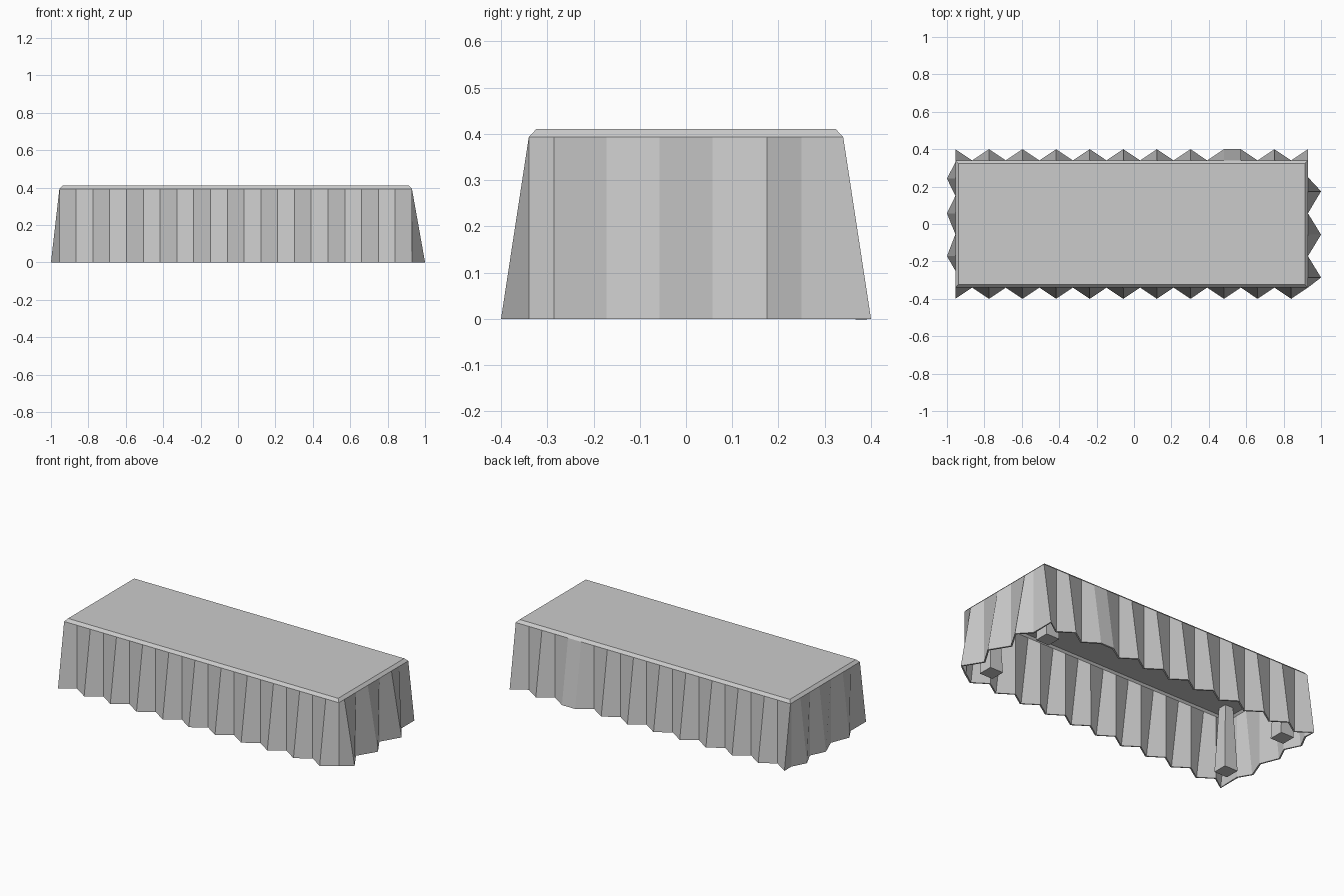
import bpy, bmesh

if "Cube" in bpy.data.objects:
    bpy.data.objects.remove(bpy.data.objects["Cube"])

X0, X1, Y = -0.955, 0.93, 0.34      # table edge rectangle
HEM_Y = 0.40                        # how far the pleats flare front/back
Z_EDGE, Z_TOP, BEVEL = 0.393, 0.41, 0.016
STEP = (X1 - X0) / 21


def clamp(v, lo, hi):
    return max(lo, min(hi, v))


def finish(bm, name):
    bmesh.ops.recalc_face_normals(bm, faces=bm.faces)
    me = bpy.data.meshes.new(name)
    bm.to_mesh(me)
    bm.free()
    ob = bpy.data.objects.new(name, me)
    bpy.context.collection.objects.link(ob)
    return ob


# Zigzag hem, counter-clockwise from the front left corner
hem = [(X0 + i * STEP, -Y if i % 2 else -HEM_Y) for i in range(22)]
hem += [(1.0 if i % 2 == 0 else X1, y)
        for i, y in enumerate((-0.286, -0.172, -0.057, 0.057, 0.175, 0.25))]
hem += [(X1 - i * STEP, Y if i % 2 else HEM_Y) for i in range(5)]
hem += [(X0 + i * STEP, Y if i % 2 else HEM_Y) for i in range(16, -1, -1)]
hem += [(X0 if i % 2 == 0 else -1.0, y)
        for i, y in enumerate((0.33, 0.243, 0.15, 0.057, -0.055, -0.172, -0.25))]

# Tablecloth: hem, straight table edge, bevelled crown
edge = [(clamp(x, X0, X1), clamp(y, -Y, Y)) for x, y in hem]
crown = [(clamp(x, X0 + BEVEL, X1 - BEVEL), clamp(y, -Y + BEVEL, Y - BEVEL))
         for x, y in edge]
bm = bmesh.new()
loops = [[bm.verts.new((x, y, z)) for x, y in pts]
         for pts, z in ((hem, 0), (edge, Z_EDGE), (crown, Z_TOP))]
n = len(hem)
for a, b in zip(loops, loops[1:]):
    for i in range(n):
        j = (i + 1) % n
        bm.faces.new((a[i], a[j], b[j], b[i]))
bm.faces.new(loops[-1])
bmesh.ops.remove_doubles(bm, verts=bm.verts, dist=1e-5)
bmesh.ops.dissolve_degenerate(bm, edges=bm.edges, dist=1e-5)
cloth = finish(bm, "tablecloth")
mod = cloth.modifiers.new("thickness", 'SOLIDIFY')
mod.thickness = 0.01
mod.offset = -1


# Square legs, wider at the foot
def leg(name, x, y):
    bm = bmesh.new()
    bmesh.ops.create_cube(bm, size=1)
    for v in bm.verts:
        w = 0.09 if v.co.z < 0 else 0.055
        v.co = (x + v.co.x * w, y + v.co.y * w, 0 if v.co.z < 0 else 0.402)
    finish(bm, name)


for sx, side in ((-0.86, "left"), (0.82, "right")):
    for sy, end in ((-0.24, "front"), (0.24, "back")):
        leg(f"{end}_{side}_leg", sx, sy)
